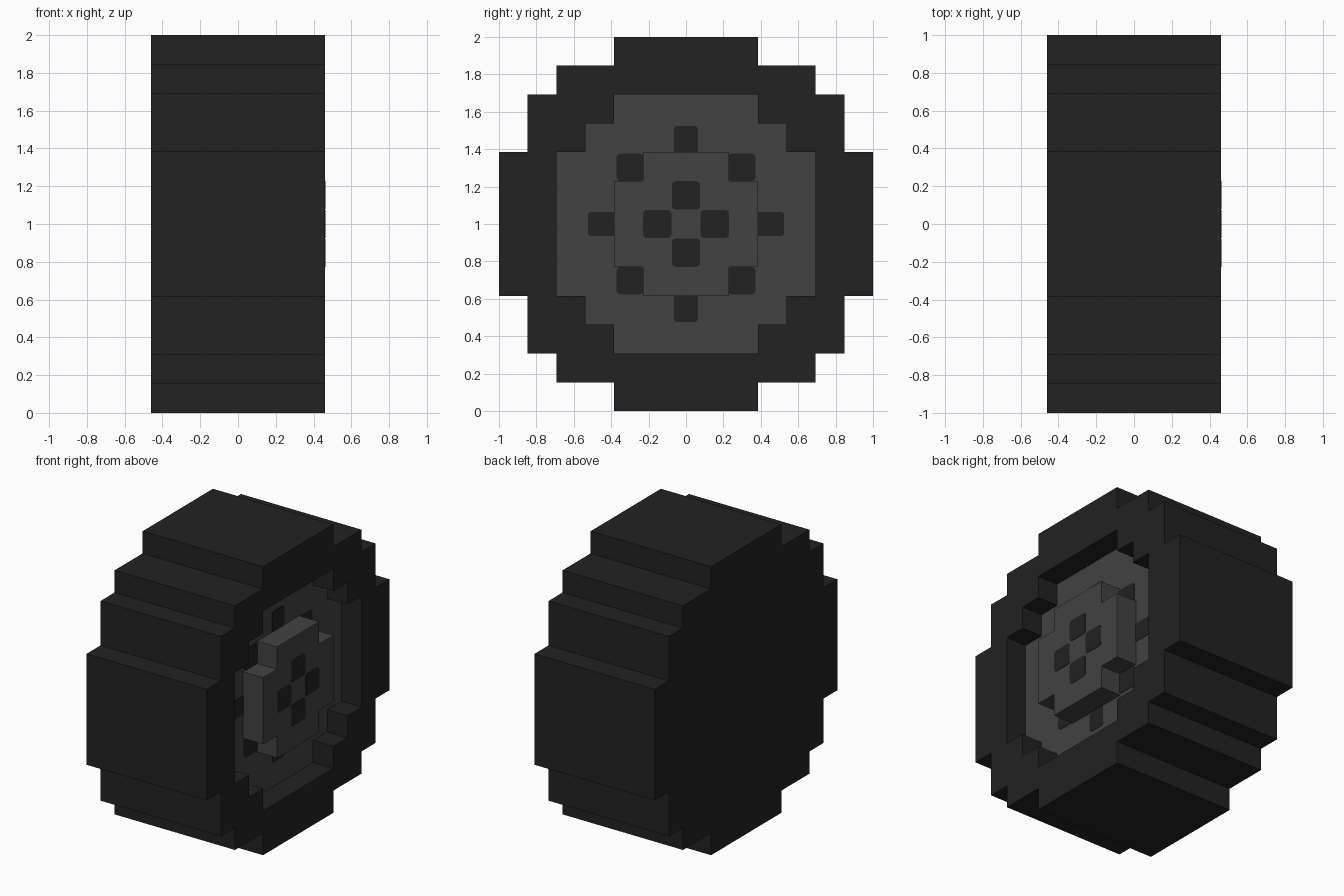
import bpy, bmesh, math

if "Cube" in bpy.data.objects:
    bpy.data.objects.remove(bpy.data.objects["Cube"])

U = 1 / 13  # one block of the stepped grid


def material(name, v):
    m = bpy.data.materials.new(name)
    m.diffuse_color = (v, v, v, 1)
    m.use_nodes = True
    m.node_tree.nodes["Principled BSDF"].inputs["Base Color"].default_value = m.diffuse_color
    return m


BLACK = material("black_rubber", 0.016)
GREY = material("dark_grey_metal", 0.0545)


def stepped_outline(steps):
    """Closed (y, z) outline from quadrant corners (half_width, height), top to side."""
    quad = []
    for i, (w, h) in enumerate(steps):
        quad.append((w, h))
        if i + 1 < len(steps):
            quad.append((w, steps[i + 1][1]))
    pts = quad + [(w, -h) for w, h in reversed(quad)]
    pts += [(-w, -h) for w, h in quad] + [(-w, h) for w, h in reversed(quad)]
    return [(y * U, z * U) for y, z in pts]


def rounded_square(cy, cz, hy, hz, r=0.02, seg=4):
    pts = []
    for k, (sy, sz) in enumerate([(1, 1), (-1, 1), (-1, -1), (1, -1)]):
        for i in range(seg + 1):
            a = math.pi / 2 * (k + i / seg)
            pts.append((cy + sy * (hy - r) + r * math.cos(a),
                        cz + sz * (hz - r) + r * math.sin(a)))
    return pts


def prism(name, outlines, x0, x1, mat):
    """Extrude (y, z) outlines along x, centred at z = 1."""
    bm = bmesh.new()
    for pts in outlines:
        f = bm.faces.new([bm.verts.new((x0, y, z + 1)) for y, z in pts])
        ext = bmesh.ops.extrude_face_region(bm, geom=[f], use_keep_orig=True)
        verts = [g for g in ext["geom"] if isinstance(g, bmesh.types.BMVert)]
        bmesh.ops.translate(bm, verts=verts, vec=(x1 - x0, 0, 0))
    bmesh.ops.recalc_face_normals(bm, faces=bm.faces)
    me = bpy.data.meshes.new(name)
    bm.to_mesh(me)
    bm.free()
    me.materials.append(mat)
    ob = bpy.data.objects.new(name, me)
    bpy.context.collection.objects.link(ob)
    return ob


FRONT, FLOOR = 6 * U, 4 * U

# Tyre with a stepped recess in its +x side
tyre = prism("tyre", [stepped_outline([(5, 13), (9, 11), (11, 9), (13, 5)])],
             -FRONT, FRONT, BLACK)
tyre.data.materials.append(GREY)
cutter = prism("recess_cutter", [stepped_outline([(5, 9), (7, 7), (9, 5)])],
               FLOOR, FRONT + 0.2, BLACK)
cutter.hide_render = True
cut = tyre.modifiers.new("recess", 'BOOLEAN')
cut.operation, cut.solver, cut.object = 'DIFFERENCE', 'EXACT', cutter
bpy.context.view_layer.objects.active = tyre
bpy.ops.object.modifier_apply(modifier=cut.name)
bpy.data.objects.remove(cutter)

# Recess floor is metal, everything else rubber
for p in tyre.data.polygons:
    p.material_index = int(p.normal.x > 0.9 and p.center.x < FRONT - U)

# Raised hub, flush with the tyre side
prism("hub", [stepped_outline([(3, 5), (5, 3)])], FLOOR - 0.01, FRONT, GREY)

# Dark openings on the hub face
axes = [(1, 0), (-1, 0), (0, 1), (0, -1)]
prism("hub_holes", [rounded_square(2 * U * a, 2 * U * b, 0.075, 0.075) for a, b in axes],
      FRONT - 0.002, FRONT + 0.003, BLACK)

# Dark openings around the recess floor, running up against the hub
floor_marks = [rounded_square(0.445 * a, 0.445 * b,
                              0.08 if a else 0.065, 0.08 if b else 0.065) for a, b in axes]
floor_marks += [rounded_square(0.298 * a, 0.303 * b, 0.073, 0.073)
                for a in (-1, 1) for b in (-1, 1)]
prism("rim_holes", floor_marks, FLOOR - 0.002, FLOOR + 0.003, BLACK)
